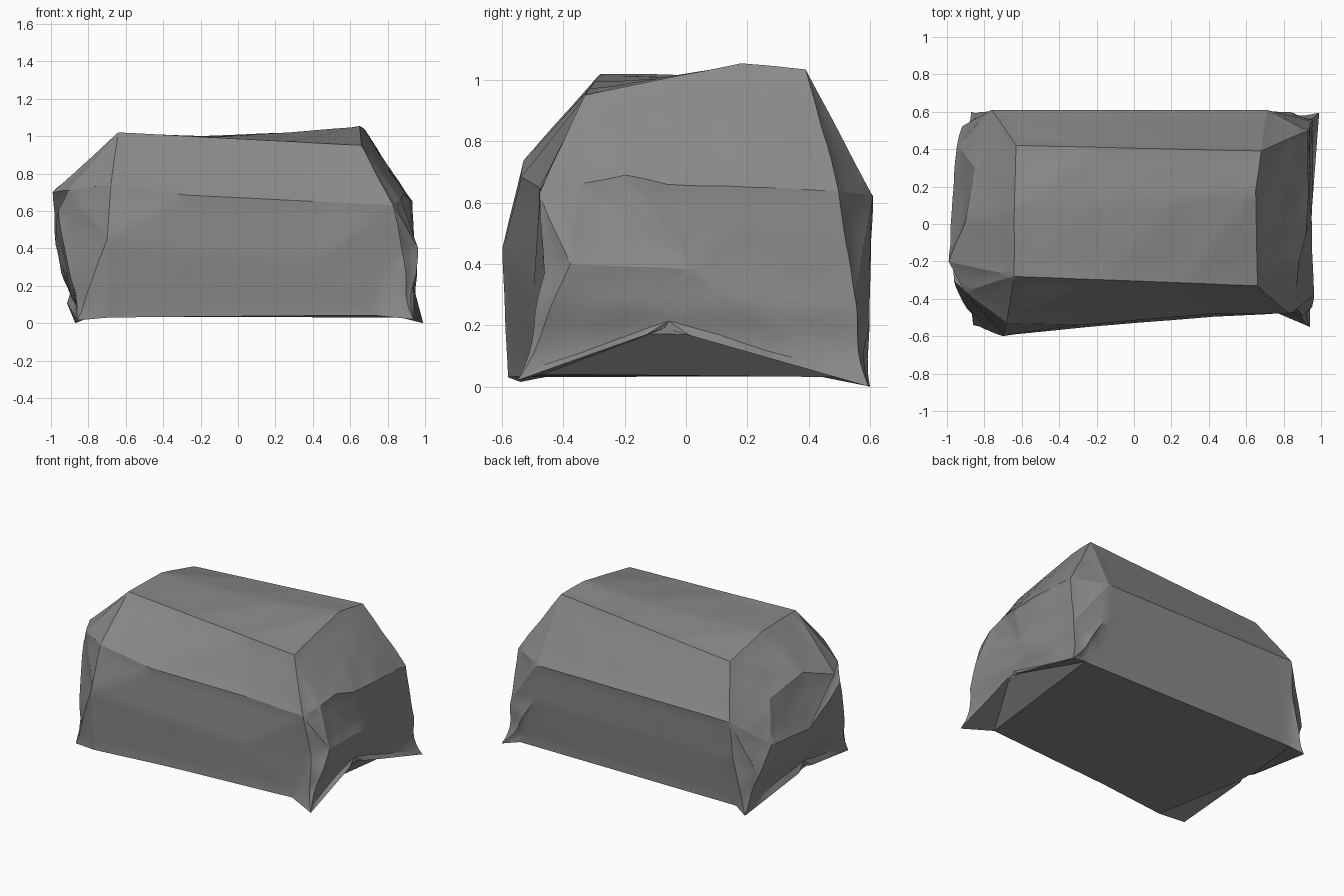
import bpy, bmesh, math
from mathutils import Vector, noise
from mathutils.geometry import intersect_point_line

if "Cube" in bpy.data.objects:
    bpy.data.objects.remove(bpy.data.objects["Cube"], do_unlink=True)

# One dull grey cloth
cloth = bpy.data.materials.new("grey_cloth")
cloth.use_nodes = True
colour = (0.25, 0.25, 0.25, 1)
cloth.diffuse_color = colour
cloth.node_tree.nodes["Principled BSDF"].inputs["Base Color"].default_value = colour

# Cross-sections run: front hem, front knee, front shoulder, top front,
# top middle, top back, back shoulder, back knee, back hem
right_section = [(-.69, -.58, .03), (-.7, -.6, .45), (-.68, -.53, .74),
                 (-.64, -.28, 1.02), (-.64, .08, 1.015), (-.63, .42, .93),
                 (-.76, .61, .62), (-.78, .6, .36), (-.78, .57, .035)]
left_section = [(.74, -.465, .04), (.88, -.46, .37), (.83, -.48, .63),
                (.66, -.33, .95), (.65, .18, 1.055), (.68, .39, 1.035),
                (.71, .61, .62), (.74, .6, .36), (.87, .565, .03)]

# Gathered cloth nodes around each end
right_gather = [(-.86, -.54, .015), (-.965, -.31, .6), (-.91, -.36, .71),
                (-.99, -.2, .7), (-.9, .01, .775), (-.85, .31, .69),
                (-.95, .42, .44), (-.92, .52, .25), (-.87, .6, 0)]
left_gather = [(.94, -.55, .02), (.96, -.38, .4), (.87, -.35, .66),
               (.88, -.2, .69), (.92, -.06, .66), (.935, .22, .65),
               (.93, .5, .64), (.95, .55, .3), (.99, .595, 0)]


def blend(t, sag, front):
    """Section between the two ends, with its own sag and front folds."""
    section = [Vector(a).lerp(Vector(b), t)
               for a, b in zip(right_section, left_section)]
    section[4].z -= sag
    section[:len(front)] = front
    return section


# Diagonal fold across the front falls from shoulder to knee
fold_start = blend(.35, .025, [(-.2, -.53, .035), (-.2, -.55, .38), (-.28, -.54, .685)])
fold_end = blend(.7, .02, [(.42, -.49, .04), (.42, -.5, .33), (.42, -.48, .65)])

bm = bmesh.new()
rings = [[bm.verts.new(p) for p in section] for section in
         (right_gather, right_section, fold_start, fold_end, left_section, left_gather)]


def face(*verts):
    bm.faces.new(verts)


def drape(low_a, low_b, high_b, high_a):
    """Two triangles split along the diagonal that bulges outward."""
    along, up = low_b.co - low_a.co, high_a.co - low_a.co
    if along.cross(up).dot(high_b.co - low_a.co) < 0:
        face(low_a, low_b, high_a)
        face(low_b, high_b, high_a)
    else:
        face(low_a, low_b, high_b)
        face(low_a, high_b, high_a)


# Draped cloth between neighbouring sections
for a, b in zip(rings, rings[1:]):
    for j in range(len(a) - 1):
        drape(a[j], b[j], b[j + 1], a[j + 1])

# Flat base panel
for a, b in zip(rings[1:-1], rings[2:-1]):
    face(a[0], a[-1], b[-1], b[0])


def close_end(gather, section, centre, arch):
    """End wall fanned from a centre, with a lifted hem underneath."""
    middle, peak = bm.verts.new(centre), bm.verts.new(arch)
    loop = gather + [peak]
    for a, b in zip(loop, loop[1:] + loop[:1]):
        face(a, b, middle)
    face(section[0], gather[0], peak)
    face(section[0], peak, section[-1])
    face(section[-1], peak, gather[-1])


close_end(rings[0], rings[1], (-.975, .05, .42), (-.92, 0, .12))
close_end(rings[-1], rings[-2], (.95, .03, .38), (.94, -.07, .19))
bmesh.ops.recalc_face_normals(bm, faces=bm.faces)
bmesh.ops.triangulate(bm, faces=bm.faces)

# Sharp folds are pinched by drawing in the cloth beside them
creases = [(e.verts[0].co.copy(), e.verts[1].co.copy()) for e in bm.edges
           if e.calc_face_angle(0) > math.radians(14)]
bmesh.ops.subdivide_edges(bm, edges=bm.edges, cuts=7, use_grid_fill=True)
bm.normal_update()


def crease_distance(point):
    best = 1
    for a, b in creases:
        t = intersect_point_line(point, a, b)[1]
        best = min(best, (a.lerp(b, max(0, min(1, t))) - point).length)
    return best


moves = []
for v in bm.verts:
    if v.normal.z < -.6:
        continue
    gathered = max(0, min(1, (abs(v.co.x) - .6) * 4))
    tuck = .004 * min(1, crease_distance(v.co) / .04)
    crumple = noise.noise_vector(v.co * 7) * (.001 + .005 * gathered)
    move = crumple - v.normal * tuck
    # Ankles narrow above the flared corner feet
    if v.co.z < .25 and abs(v.co.x) > .82:
        pinch = math.sin(math.pi * v.co.z / .25) * min(1, (abs(v.co.x) - .82) * 12)
        move -= Vector((v.co.x, v.co.y, 0)) * .025 * pinch
    moves.append((v, move))
for v, move in moves:
    v.co += move
    v.co.z = max(0, v.co.z)

mesh = bpy.data.meshes.new("cloth_cover")
bm.to_mesh(mesh)
bm.free()
mesh.materials.append(cloth)
cover = bpy.data.objects.new("cloth_cover", mesh)
bpy.context.collection.objects.link(cover)
bpy.context.view_layer.objects.active = cover
cover.select_set(True)
bpy.ops.object.shade_smooth_by_angle(angle=math.radians(20))
